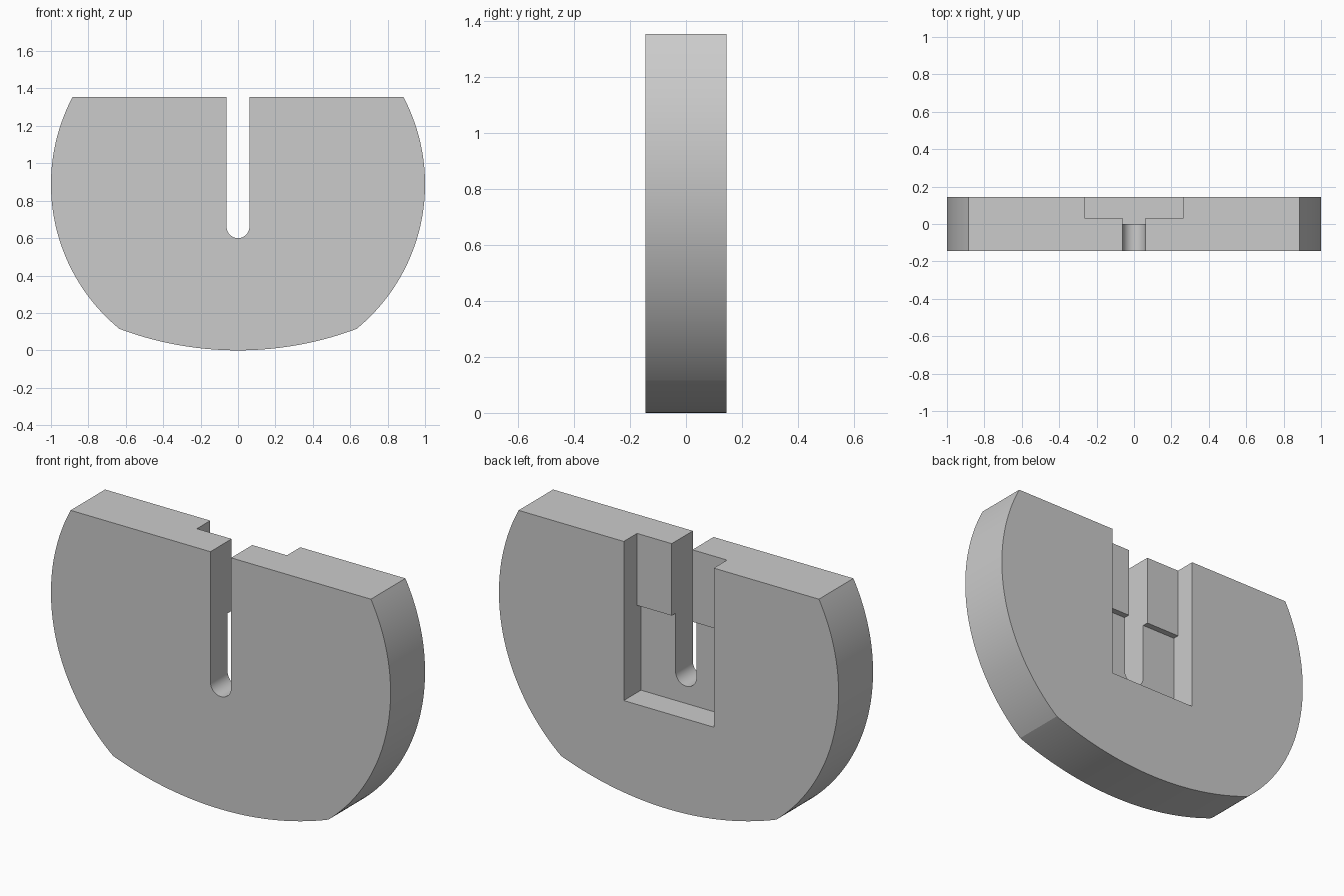
import bpy, bmesh, math

HALF_DEPTH = 0.145
TOP = 1.355
SEGMENTS = 64

if "Cube" in bpy.data.objects:
    bpy.data.objects.remove(bpy.data.objects["Cube"], do_unlink=True)

grey = bpy.data.materials.new("plain grey")
grey.use_nodes = True
colour = (0.6, 0.6, 0.6, 1)
grey.diffuse_color = colour
grey.node_tree.nodes["Principled BSDF"].inputs["Base Color"].default_value = colour


def arc(cx, cz, r, a0, a1, n):
    """Points along an arc in the xz plane, angles in radians."""
    steps = [a0 + (a1 - a0) * i / n for i in range(n + 1)]
    return [(cx + r * math.cos(a), cz + r * math.sin(a)) for a in steps]


def extrude(name, profile, y0, y1):
    """Solid made by extruding an xz profile from y0 to y1."""
    bm = bmesh.new()
    face = bm.faces.new([bm.verts.new((x, y0, z)) for x, z in profile])
    result = bmesh.ops.extrude_face_region(bm, geom=[face])
    moved = [v for v in result["geom"] if isinstance(v, bmesh.types.BMVert)]
    bmesh.ops.translate(bm, verts=moved, vec=(0, y1 - y0, 0))
    bmesh.ops.recalc_face_normals(bm, faces=bm.faces)
    mesh = bpy.data.meshes.new(name)
    bm.to_mesh(mesh)
    bm.free()
    mesh.materials.append(grey)
    obj = bpy.data.objects.new(name, mesh)
    bpy.context.collection.objects.link(obj)
    return obj


def rectangle(half_width, z0, z1):
    return [(-half_width, z0), (half_width, z0), (half_width, z1), (-half_width, z1)]


# Body: round disc with a flat top and a shallower curved base
centre_z, corner_x, corner_z = 0.888, 0.635, 0.115
low = math.atan2(corner_z - centre_z, corner_x)
high = math.asin(TOP - centre_z)
base_r = (corner_x ** 2 + corner_z ** 2) / (2 * corner_z)
spread = math.asin(corner_x / base_r)
right = arc(0, centre_z, 1, low, high, SEGMENTS)
left = [(-x, z) for x, z in reversed(right)]
base = arc(0, base_r, base_r, -math.pi / 2 - spread, -math.pi / 2 + spread, SEGMENTS)
body = extrude("slotted_disc_body", right + left + base[1:-1], -HALF_DEPTH, HALF_DEPTH)

# Cutters: round-ended slot, shallow rear recess, deeper rear pocket under the ledge
slot_r = 0.061
slot = arc(0, 0.661, slot_r, math.pi, 2 * math.pi, 24) + [(slot_r, 1.6), (-slot_r, 1.6)]
cutters = [
    extrude("rear_recess_cutter", rectangle(0.265, 0.508, 1.6), 0.033, 0.3),
    extrude("rear_pocket_cutter", rectangle(0.265, 0.508, 0.972), 0, 0.3),
    extrude("slot_cutter", slot, -0.3, 0.3),
]
bpy.ops.object.select_all(action="DESELECT")
bpy.context.view_layer.objects.active = body
body.select_set(True)
for cutter in cutters:
    cutter.hide_render = True
    mod = body.modifiers.new(cutter.name, "BOOLEAN")
    mod.operation = "DIFFERENCE"
    mod.solver = "EXACT"
    mod.object = cutter
    bpy.ops.object.modifier_apply(modifier=mod.name)
for cutter in cutters:
    bpy.data.objects.remove(cutter, do_unlink=True)

# Smooth curved rims, crisp corners
bpy.ops.object.shade_smooth_by_angle(angle=math.radians(15))
